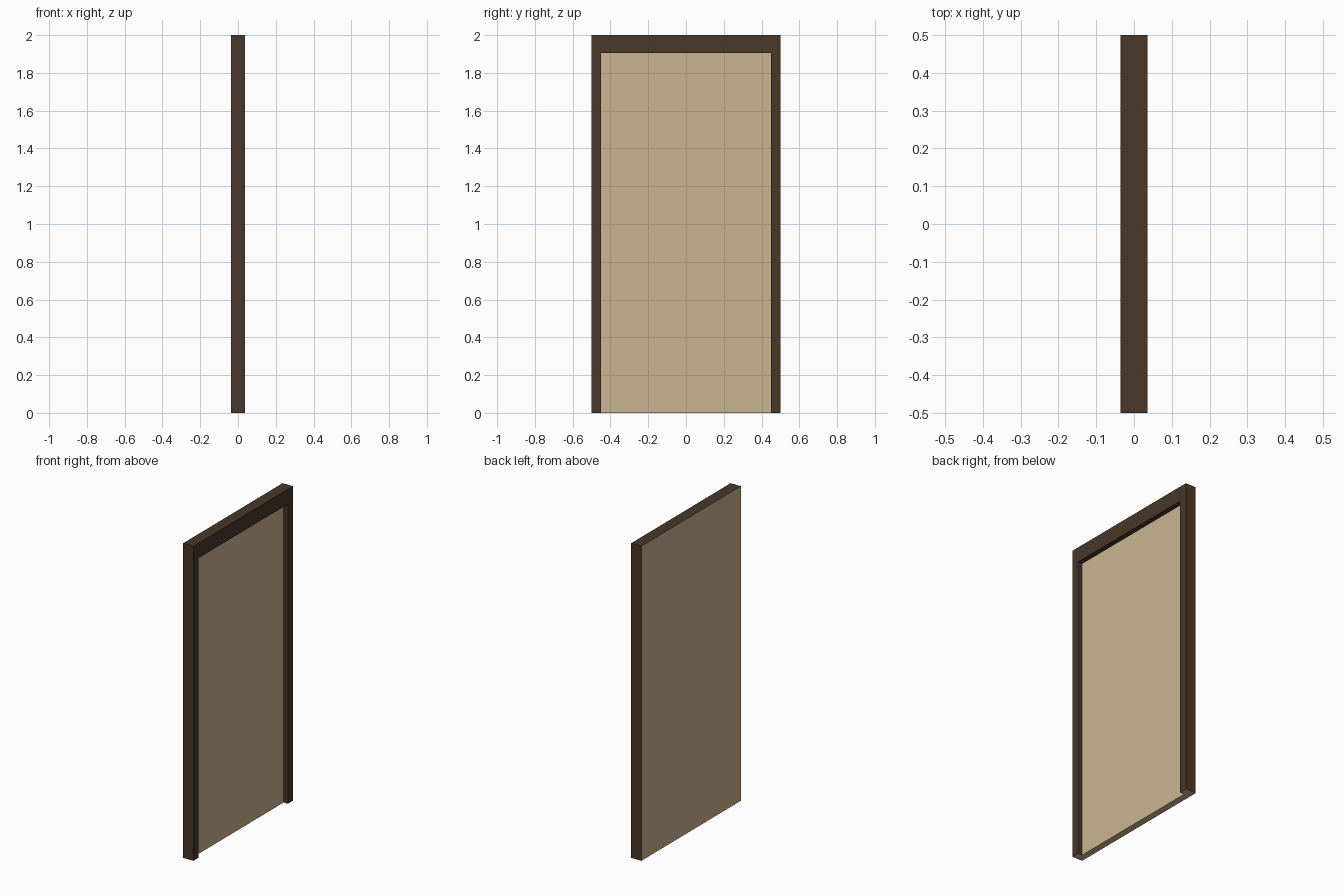
import bpy, bmesh
from mathutils import Vector

if "Cube" in bpy.data.objects:
    bpy.data.objects.remove(bpy.data.objects["Cube"])

HALF_T = 0.036     # half thickness
FLOOR_X = 0.006    # x of the recessed panel


def material(name, rgb):
    m = bpy.data.materials.new(name)
    m.diffuse_color = (*rgb, 1)
    m.use_nodes = True
    m.node_tree.nodes["Principled BSDF"].inputs["Base Color"].default_value = m.diffuse_color
    return m


dark = material("dark_wood", (0.065, 0.038, 0.022))
beige = material("beige_panel", (0.60, 0.46, 0.29))


def box(name, lo, hi):
    """Dark box whose -x and -z faces are beige."""
    lo, hi = Vector(lo), Vector(hi)
    bm = bmesh.new()
    bmesh.ops.create_cube(bm, size=1)
    bmesh.ops.scale(bm, vec=hi - lo, verts=bm.verts)
    bmesh.ops.translate(bm, vec=(lo + hi) / 2, verts=bm.verts)
    bm.normal_update()
    for f in bm.faces:
        f.material_index = int(f.normal.x < -0.5 or f.normal.z < -0.5)
    mesh = bpy.data.meshes.new(name)
    bm.to_mesh(mesh)
    bm.free()
    mesh.materials.append(dark)
    mesh.materials.append(beige)
    ob = bpy.data.objects.new(name, mesh)
    bpy.context.collection.objects.link(ob)
    return ob


# Door slab with flush back
door = box("door_with_frame", (-HALF_T, -0.5, 0), (HALF_T, 0.5, 2))

# Recess open at the bottom; the cutter's beige face becomes the panel
cutter = box("recess_cutter", (FLOOR_X, -0.45, -0.1), (0.2, 0.45, 1.905))
cutter.hide_render = True
cutter.hide_viewport = True

cut = door.modifiers.new("recess", 'BOOLEAN')
cut.operation = 'DIFFERENCE'
cut.solver = 'EXACT'
cut.object = cutter
